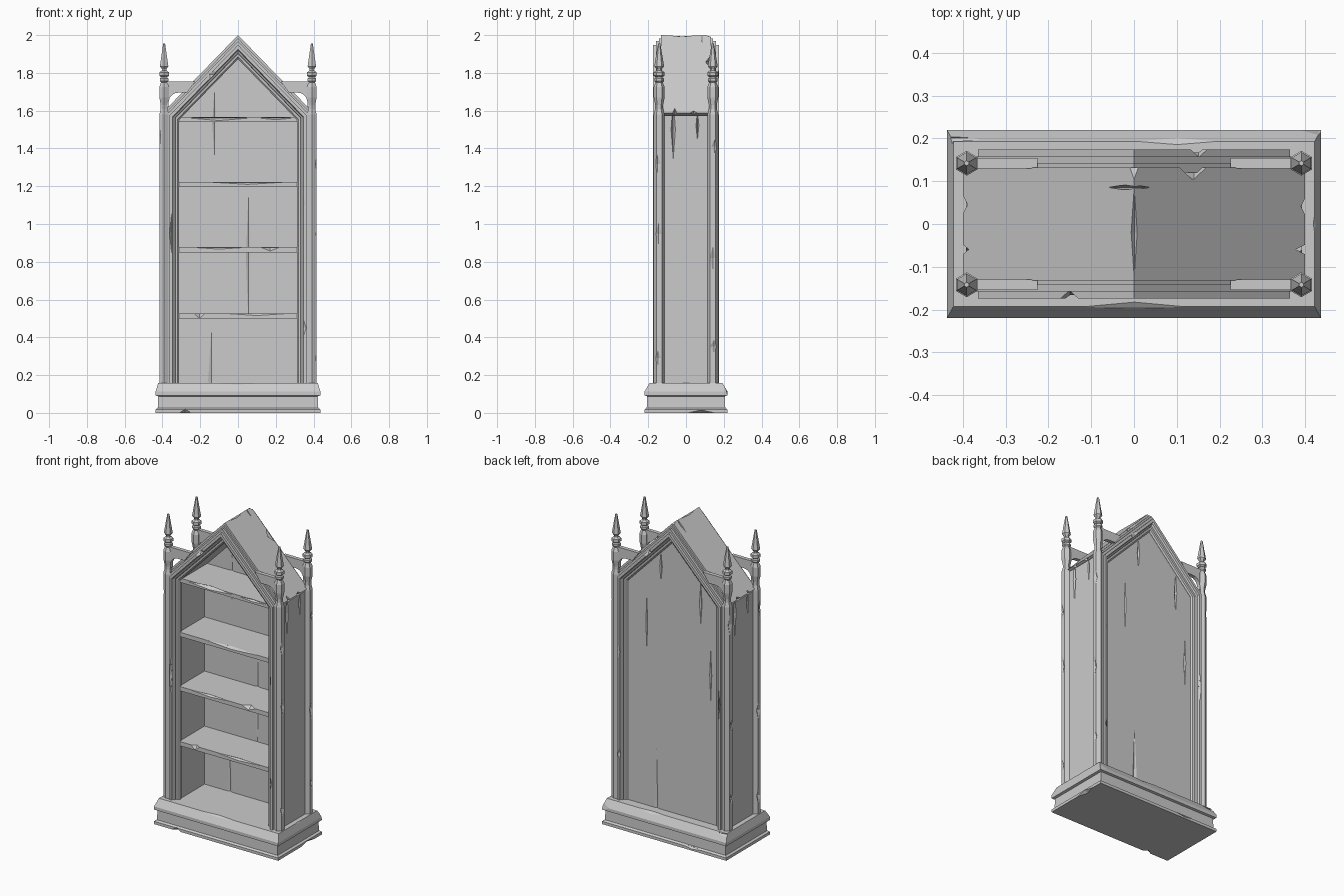
import bpy, bmesh, math, random
from mathutils import Vector

if "Cube" in bpy.data.objects:
    bpy.data.objects.remove(bpy.data.objects["Cube"])

random.seed(4)
SLOPE = 1.03


def finish(name, bm):
    bmesh.ops.recalc_face_normals(bm, faces=bm.faces[:])
    me = bpy.data.meshes.new(name)
    bm.to_mesh(me)
    bm.free()
    ob = bpy.data.objects.new(name, me)
    bpy.context.collection.objects.link(ob)
    return ob


def loft(name, rings):
    """Skin a row of equal closed rings and cap both ends."""
    bm = bmesh.new()
    vs = [[bm.verts.new(p) for p in r] for r in rings]
    n = len(rings[0])
    for a, b in zip(vs, vs[1:]):
        for i in range(n):
            j = (i + 1) % n
            bm.faces.new((a[i], a[j], b[j], b[i]))
    bm.faces.new(vs[0])
    bm.faces.new(vs[-1])
    return finish(name, bm)


def prism(name, pts, y0, y1):
    return loft(name, [[(x, y, z) for x, z in pts] for y in (y0, y1)])


def box(name, x0, x1, y0, y1, z0, z1):
    return prism(name, [(x0, z0), (x1, z0), (x1, z1), (x0, z1)], y0, y1)


def gable(d, foot=0.15):
    """Pointed house outline, inset by d from the roof surface."""
    w, peak = 0.40 - d, 2.0 - 1.44 * d
    eave = peak - SLOPE * w
    return [(-w, foot), (-w, eave), (0, peak), (w, eave), (w, foot)]


def chip(ob, cuts):
    """Cut cracks and nicks one by one: each is (centre, half sizes) of a diamond."""
    bpy.context.view_layer.objects.active = ob
    for c, s in cuts:
        bm = bmesh.new()
        vs = []
        for k in range(3):
            for sg in (-1, 1):
                # slight offset keeps diamond corners off the part's planes
                p = Vector(c) + Vector((.0007, .0005, .0009))
                p[k] += sg * s[k]
                vs.append(bm.verts.new(p))
        bmesh.ops.convex_hull(bm, input=vs)
        cutter = finish("chip_cutter", bm)
        cutter.hide_render = True
        m = ob.modifiers.new("chips", 'BOOLEAN')
        m.operation = 'DIFFERENCE'
        m.solver = 'EXACT'
        m.object = cutter
        bpy.ops.object.modifier_apply(modifier=m.name)
        bpy.data.objects.remove(cutter)


# moulded base
steps = [(.437, .220, 0), (.437, .220, .018), (.425, .208, .026), (.422, .206, .088),
         (.437, .220, .092), (.437, .220, .112), (.422, .193, .158)]
base = loft("base", [[(-x, -y, z), (x, -y, z), (x, y, z), (-x, y, z)] for x, y, z in steps])
chip(base, [((-.28, -.22, 0), (.03, .02, .02)), ((.0, -.196, .162), (.22, .02, .014)),
            ((.43, .0, .16), (.014, .1, .018)), ((.437, .08, .0), (.02, .07, .015)),
            ((.43, .22, .13), (.09, .012, .04)), ((-.42, .2, .15), (.08, .014, .014)),
            ((.1, .2, .158), (.2, .016, .014)), ((-.2, .22, .02), (.08, .012, .012))])

# side walls
for s, side in ((1, "right"), (-1, "left")):
    wall = box(side + "_wall", *sorted((s * .317, s * .392)), -.132, .132, .15, 1.575)
    chip(wall, [((s * .392, -.068 * s, 1.5), (.02, .012, .16)),
                ((s * .392, .06 * s, 1.52), (.02, .008, .08))])

# thick pointed roof
outer, inner = gable(0)[1:4], gable(.088)[1:4]
roof = prism("roof", outer + inner[::-1], -.132, .132)
chip(roof, [((0, -.02, 2.0), (.012, .11, .02)), ((.14, .132, 1.86), (.07, .03, .06)),
            ((-.03, .085, 1.98), (.10, .006, .06)), ((.40, .04, 1.585), (.018, .022, .03)),
            ((.40, -.06, 1.585), (.045, .012, .05)), ((-.40, .045, 1.585), (.02, .022, .03)),
            ((-.40, -.06, 1.585), (.025, .012, .035)), ((0, .132, 2.0), (.05, .03, .014))])

# back panel with long cracks on both faces
back = prism("back_panel", gable(.075), .116, .136)
front_cracks = [(-.125, 1.53, .013, .2), (.055, .82, .015, .38), (-.14, .17, .02, .31)]
rear_cracks = [(.18, 1.32, .007, .17), (.11, .2, .018, .36), (-.2, 1.54, .01, .14),
               (-.27, 1.1, .008, .17), (.08, 1.7, .01, .1)]
chip(back, [((x, .116, z), (w, .008, h)) for x, z, w, h in front_cracks]
     + [((x, .136, z), (w, .008, h)) for x, z, w, h in rear_cracks])

# stepped moulding around the front and back openings: (inset, depth)
profile = [(.012, .12), (.012, .142), (.022, .142), (.022, .158), (.036, .158), (.036, .174),
           (.052, .174), (.056, .163), (.066, .157), (.068, .148), (.080, .146), (.088, .138),
           (.088, .12)]
for s, side in ((-1, "front"), (1, "back")):
    outlines = [(gable(d), s * y) for d, y in profile]
    trim = loft(side + "_moulding", [[(o[k][0], y, o[k][1]) for o, y in outlines]
                                     for k in range(5)])
    chip(trim, [((.15 * s, s * .178, 1.79), (.05, .022, .05)),
                ((-.352, s * .176, .95), (.012, .014, .12)),
                ((.345, s * .178, .45), (.02, .014, .06)),
                ((.34, s * .178, 1.1), (.02, .012, .13))])

# shelves with worn front edges
nicks = [[((-.205, -.14, .525), (.03, .022, .03)), ((.1, -.14, .525), (.18, .012, .012))],
         [((.17, -.14, .875), (.05, .03, .02)), ((-.1, -.14, .875), (.15, .014, .01))],
         [((.05, -.14, 1.22), (.2, .02, .012))],
         [((-.1, -.14, 1.56), (.17, .025, .014)), ((.2, -.14, 1.56), (.1, .014, .01))]]
for i, z in enumerate((.527, .877, 1.222, 1.567)):
    shelf = box(f"shelf_{i + 1}", -.325, .325, -.138, .122, z - .027, z)
    chip(shelf, nicks[i])

# six-sided corner columns with spired finials: (radius, height)
spire = [(.029, .15), (.029, 1.58), (.021, 1.61), (.021, 1.63), (.029, 1.67), (.029, 1.725),
         (.019, 1.75), (.026, 1.757), (.026, 1.77), (.018, 1.777), (.029, 1.785), (.029, 1.803),
         (.014, 1.813), (.014, 1.82), (.026, 1.835), (.006, 1.955)]
for sx in (-1, 1):
    for sy in (-1, 1):
        tag = ("front" if sy < 0 else "back") + ("_left" if sx < 0 else "_right")
        col = loft(tag + "_column",
                   [[(sx * .391 + r * math.sin(k * math.pi / 3),
                      sy * .142 + r * math.cos(k * math.pi / 3), z) for k in range(6)]
                    for r, z in spire])
        chip(col, [((sx * .419, sy * random.uniform(.13, .155), z + random.uniform(-.1, .1)),
                    (.013, .025, random.uniform(.04, .09))) for z in (.35, .9, 1.4)])

        # arched bracket tying the column to the gable
        arc = [(.318 + .05 * math.sin(a), 1.64 + .055 * math.cos(a))
               for a in (math.pi / 2 * t / 5 for t in range(5, -1, -1))]
        pts = [(.225, 1.755), (.39, 1.755), (.39, 1.62), (.368, 1.62)] + arc + [(.27, 1.695)]
        prism(tag + "_bracket", [(sx * x, z) for x, z in pts],
              *sorted((sy * .13, sy * .154)))
